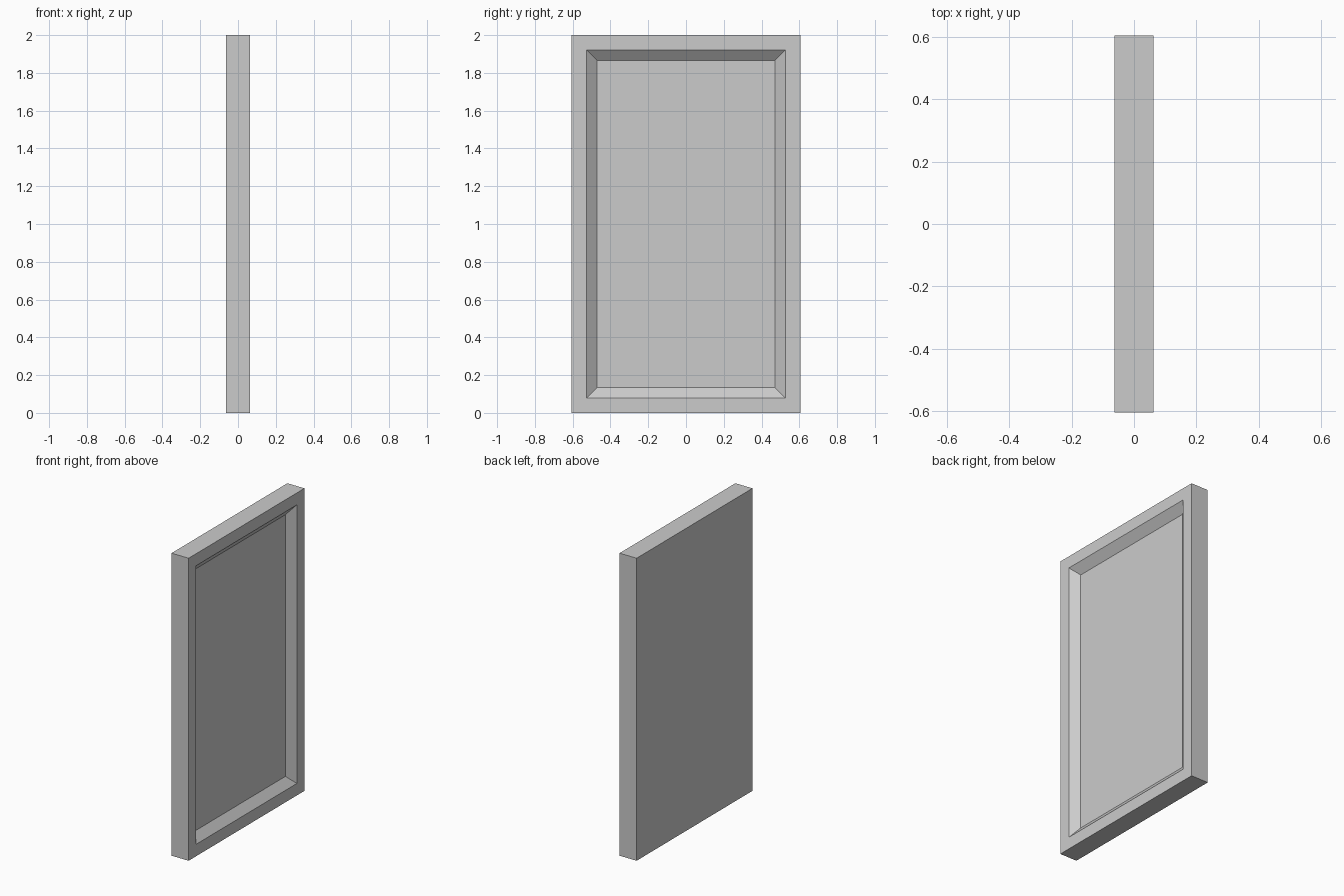
import bpy, bmesh
from mathutils import Matrix, Vector

if "Cube" in bpy.data.objects:
    bpy.data.objects.remove(bpy.data.objects["Cube"])

WIDTH, DEPTH, HEIGHT = 1.21, 0.125, 2.0
RIM, BEVEL, RECESS = 0.079, 0.056, 0.045

# Solid slab standing on the ground
bm = bmesh.new()
bmesh.ops.create_cube(bm, size=1, matrix=Matrix.Translation((0, 0, HEIGHT / 2))
                      @ Matrix.Diagonal((DEPTH, WIDTH, HEIGHT, 1)))
bm.normal_update()

# Flat rim, then sloped walls sinking to the recessed panel on the +x side
panel = max(bm.faces, key=lambda f: f.normal.x)
bmesh.ops.inset_region(bm, faces=[panel], thickness=RIM, use_even_offset=True)
bmesh.ops.inset_region(bm, faces=[panel], thickness=BEVEL, use_even_offset=True)
bmesh.ops.translate(bm, verts=panel.verts, vec=Vector((-RECESS, 0, 0)))
bm.normal_update()

mesh = bpy.data.meshes.new("framed_panel")
bm.to_mesh(mesh)
bm.free()
bpy.context.collection.objects.link(bpy.data.objects.new("framed_panel", mesh))
